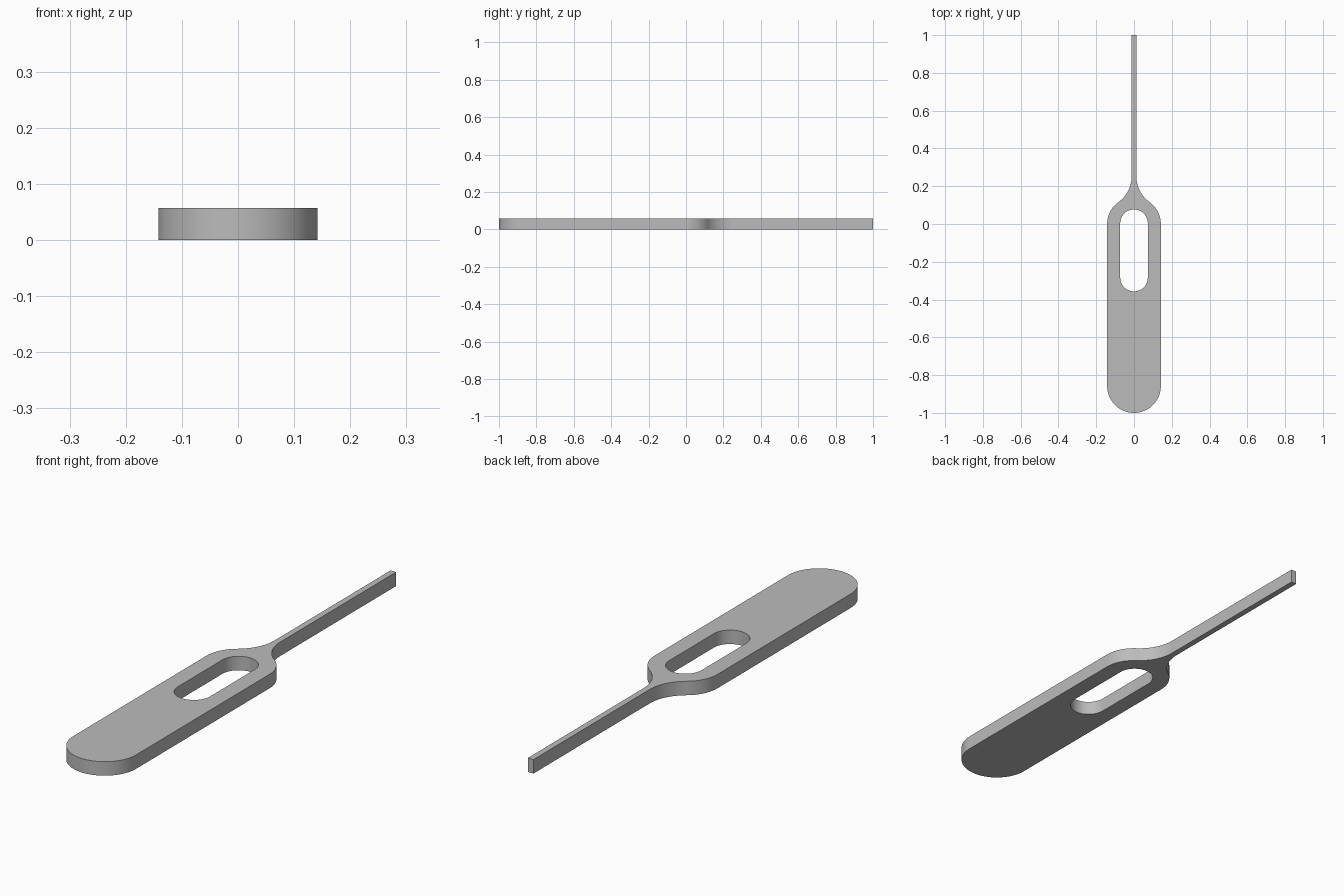
import bpy
from math import acos, cos, sin, pi, sqrt

if "Cube" in bpy.data.objects:
    bpy.data.objects.remove(bpy.data.objects["Cube"])

THICK = 0.057
R = 0.142          # handle half width
PIN = 0.0125       # pin half width
FILLET = 0.17      # neck radius
SLOT = 0.073       # slot half width


def arc(cx, cy, r, a0, a1, n=24):
    return [(cx + r * cos(a0 + (a1 - a0) * i / n),
             cy + r * sin(a0 + (a1 - a0) * i / n)) for i in range(n + 1)]


# Right half of the outline: rounded end, shoulder, neck, pin
fx = PIN + FILLET
fy = sqrt((R + FILLET) ** 2 - fx ** 2)
a = acos(fx / (R + FILLET))
half = arc(0, -1 + R, R, -pi / 2, 0)
half += arc(0, 0, R, 0, a)
half += arc(fx, fy, FILLET, pi + a, pi)[1:]
half.append((PIN, 1))
outline = half + [(-x, y) for x, y in reversed(half[1:])]

# Slot with round ends
slot = arc(0, 0.004, SLOT, 0, pi) + arc(0, -0.284, SLOT, pi, 2 * pi)

# Filled profile extruded to a flat plate
curve = bpy.data.curves.new("pin_tool", "CURVE")
curve.dimensions = "2D"
curve.fill_mode = "BOTH"
curve.extrude = THICK / 2
for loop in (outline, slot):
    spline = curve.splines.new("POLY")
    spline.points.add(len(loop) - 1)
    for point, (x, y) in zip(spline.points, loop):
        point.co = (x, y, 0, 1)
    spline.use_cyclic_u = True

tool = bpy.data.objects.new("slotted_handle_with_pin", curve)
bpy.context.collection.objects.link(tool)
tool.location.z = THICK / 2

bpy.ops.object.select_all(action="DESELECT")
tool.select_set(True)
bpy.context.view_layer.objects.active = tool
bpy.ops.object.convert(target="MESH")
tool = bpy.context.view_layer.objects.active

# Weld the caps to the walls
bpy.ops.object.mode_set(mode="EDIT")
bpy.ops.mesh.select_all(action="SELECT")
bpy.ops.mesh.remove_doubles(threshold=0.0001)
bpy.ops.mesh.normals_make_consistent(inside=False)
bpy.ops.object.mode_set(mode="OBJECT")
bpy.ops.object.shade_smooth_by_angle(angle=pi / 6)

# Plain grey metal
grey = bpy.data.materials.new("grey_metal")
grey.use_nodes = True
colour = (0.5, 0.5, 0.5, 1)
grey.diffuse_color = colour
grey.node_tree.nodes["Principled BSDF"].inputs["Base Color"].default_value = colour
tool.data.materials.clear()
tool.data.materials.append(grey)
